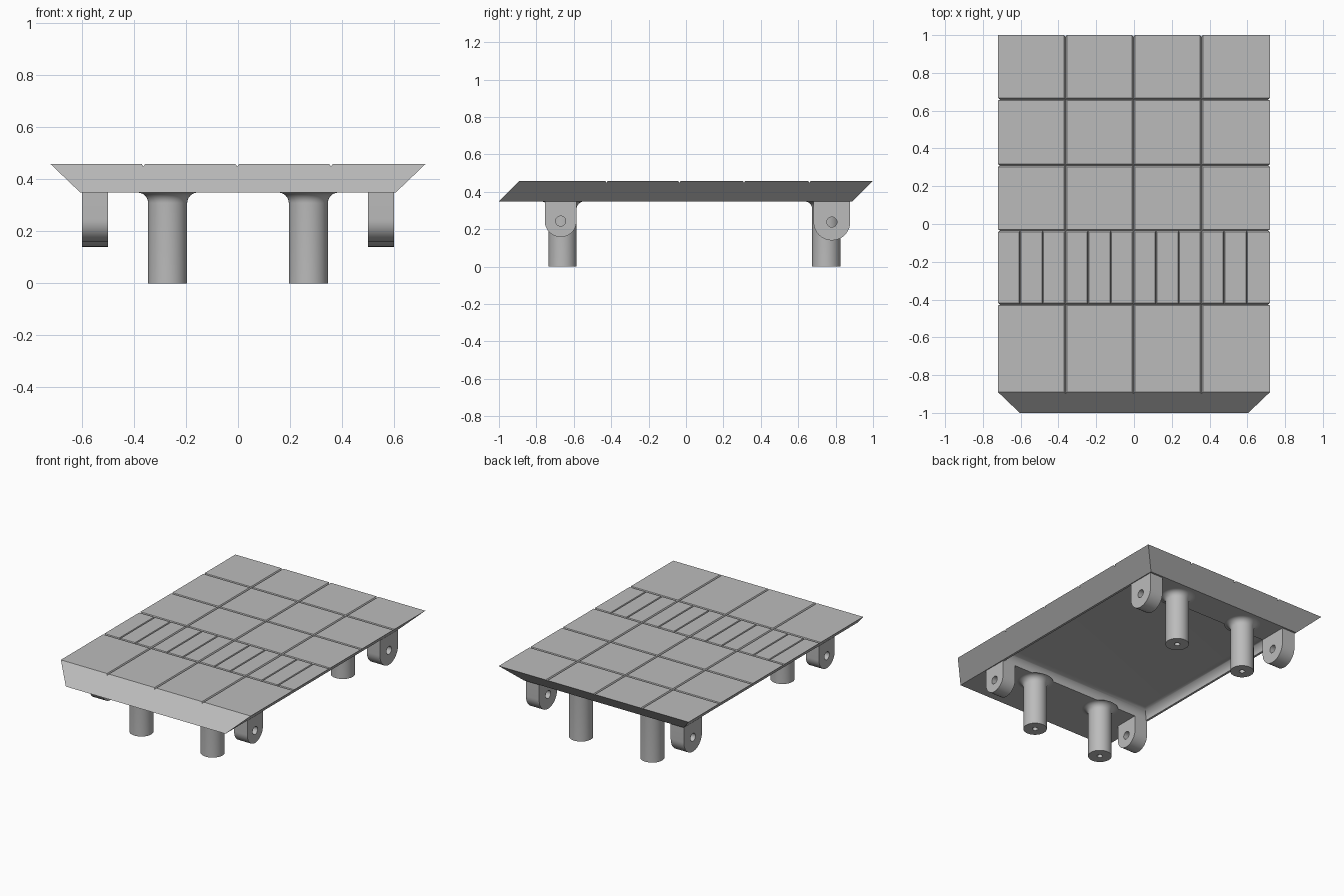
import bpy, bmesh
from math import sin, cos, pi, radians
from mathutils import Vector

cube = bpy.data.objects.get("Cube")
if cube:
    bpy.data.objects.remove(cube, do_unlink=True)

grey = bpy.data.materials.new("plain grey")
grey.use_nodes = True
grey.diffuse_color = (0.5, 0.5, 0.5, 1)
grey.node_tree.nodes["Principled BSDF"].inputs["Base Color"].default_value = (0.5, 0.5, 0.5, 1)

TOP, UNDER = 0.458, 0.348


def loft(name, loops):
    """Closed solid through matching loops of points, capped at both ends."""
    bm = bmesh.new()
    rings = [[bm.verts.new(p) for p in loop] for loop in loops]
    n = len(rings[0])
    for a, b in zip(rings, rings[1:]):
        for i in range(n):
            j = (i + 1) % n
            bm.faces.new((a[i], a[j], b[j], b[i]))
    bm.faces.new(rings[0][::-1])
    bm.faces.new(rings[-1])
    bmesh.ops.recalc_face_normals(bm, faces=bm.faces)
    mesh = bpy.data.meshes.new(name)
    bm.to_mesh(mesh)
    bm.free()
    mesh.materials.append(grey)
    obj = bpy.data.objects.new(name, mesh)
    bpy.context.collection.objects.link(obj)
    return obj


def select(obj):
    bpy.ops.object.select_all(action='DESELECT')
    obj.select_set(True)
    bpy.context.view_layer.objects.active = obj


def cut(obj, cutter):
    cutter.hide_render = True
    mod = obj.modifiers.new("cut", 'BOOLEAN')
    mod.operation = 'DIFFERENCE'
    mod.solver = 'EXACT'
    mod.object = cutter
    select(obj)
    bpy.ops.object.modifier_apply(modifier=mod.name)
    bpy.data.objects.remove(cutter, do_unlink=True)


def smooth(obj):
    select(obj)
    bpy.ops.object.shade_smooth_by_angle(angle=radians(35))


def rect(x, y0, y1, z):
    return [(-x, y0, z), (x, y0, z), (x, y1, z), (-x, y1, z)]


def circle(x, y, r, z, n=40):
    return [(x + r * cos(2 * pi * i / n), y + r * sin(2 * pi * i / n), z) for i in range(n)]


def groove(start, end, half=0.007, depth=0.01):
    """V-shaped cutter along the top of the deck."""
    a, b = Vector((*start, TOP)), Vector((*end, TOP))
    side = (b - a).normalized().cross(Vector((0, 0, 1))) * half * 2
    up = Vector((0, 0, depth))
    return loft("groove_cutter", [[p - up, p + side + up, p - side + up] for p in (a, b)])


# Deck slab: all four edges slope
deck = loft("deck", [rect(0.605, -1.0, 0.89, UNDER), rect(0.72, -0.89, 1.0, TOP)])

# Coved pocket in the underside
cove, steps = 0.06, 10
loops = [rect(0.59, -0.585, 0.68, UNDER - 0.05)]
for i in range(steps + 1):
    t = pi / 2 * i / steps
    inset = cove * (1 - cos(t))
    loops.append(rect(0.59 - inset, -0.585 + inset, 0.68 - inset, UNDER + cove * sin(t)))
cut(deck, loft("pocket_cutter", loops))

# Panel lines across and along the deck
rows = (-0.425, -0.035, 0.31, 0.66)
for y in rows:
    cut(deck, groove((-0.9, y), (0.9, y)))
middle, pitch = -0.003, 0.12
for k in range(-5, 6):
    x = middle + k * pitch
    if k % 3 == 0:
        cut(deck, groove((x, -1.1), (x, 1.1)))
    else:
        cut(deck, groove((x, rows[0]), (x, rows[1]), half=0.005))
smooth(deck)


# Legs: posts with a flared root and a small blind hole in the foot
def leg(name, x, y, r=0.075, flare=0.04):
    profile = [(0.018, 0.06), (0.018, 0), (r, 0)]
    for i in range(9):
        t = pi / 2 * i / 8
        profile.append((r + flare * (1 - cos(t)), UNDER - flare + flare * sin(t)))
    smooth(loft(name, [circle(x, y, rad, z) for rad, z in profile]))


# Lugs: round-ended ears with a through hole
def lug(name, x, y, z, r):
    outline = [(y + r, UNDER + 0.001), (y - r, UNDER + 0.001)]
    outline += [(y - r * cos(pi * i / 24), z - r * sin(pi * i / 24)) for i in range(25)]
    obj = loft(name, [[(x + dx, v, w) for v, w in outline] for dx in (-0.05, 0.05)])
    hole = loft("hole_cutter", [[(x + dx, v, w) for v, w, _ in circle(y, z, 0.027, 0, 24)]
                                for dx in (-0.1, 0.1)])
    cut(obj, hole)
    smooth(obj)


for side, s in (("left", 1), ("right", -1)):
    leg("front_leg_" + side, s * 0.27, -0.66)
    leg("rear_leg_" + side, s * 0.27, 0.75)
    lug("front_lug_" + side, s * 0.549, -0.67, 0.243, 0.085)
    lug("rear_lug_" + side, s * 0.549, 0.78, 0.238, 0.098)
